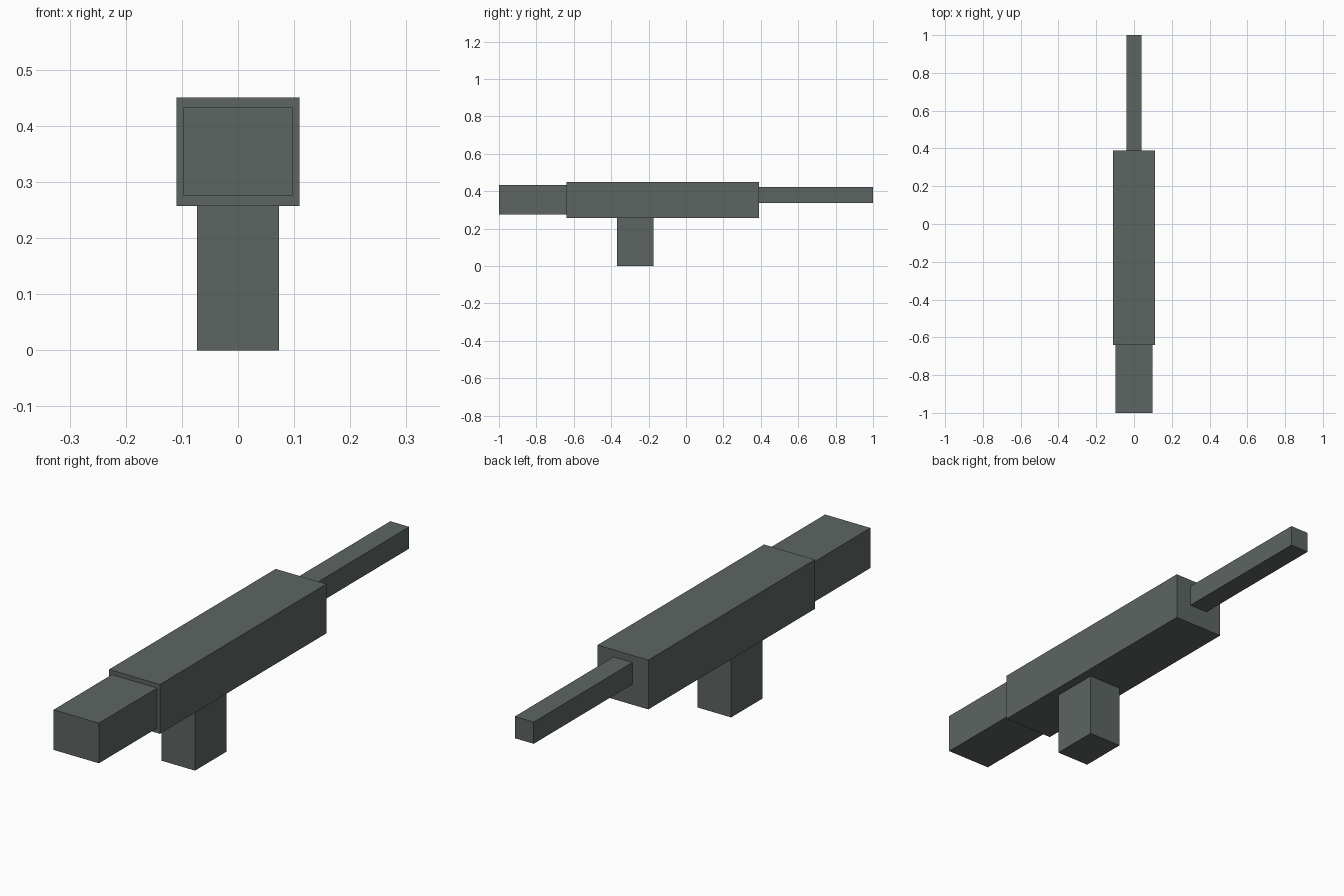
import bpy

if "Cube" in bpy.data.objects:
    bpy.data.objects.remove(bpy.data.objects["Cube"], do_unlink=True)

# Single dark green-grey finish
color = (0.11, 0.13, 0.12, 1.0)
finish = bpy.data.materials.new("dark_green_grey")
finish.use_nodes = True
finish.diffuse_color = color
finish.node_tree.nodes["Principled BSDF"].inputs["Base Color"].default_value = color


def box(name, half_width, y0, y1, z0, z1):
    """Flat-sided box centred on x = 0, spanning the given y and z ranges."""
    bpy.ops.mesh.primitive_cube_add(size=1, location=(0, (y0 + y1) / 2, (z0 + z1) / 2))
    part = bpy.context.object
    part.name = name
    part.scale = (2 * half_width, y1 - y0, z1 - z0)
    bpy.ops.object.transform_apply(location=False, rotation=False, scale=True)
    part.data.materials.append(finish)
    return part


# Main body
box("body", 0.11, -0.64, 0.39, 0.257, 0.45)
# Thick front block
box("front_block", 0.098, -1.0, -0.64, 0.276, 0.433)
# Slim rear bar
box("rear_bar", 0.041, 0.39, 1.0, 0.337, 0.422)
# Post hanging below the body
box("lower_post", 0.073, -0.37, -0.175, 0.0, 0.257)
